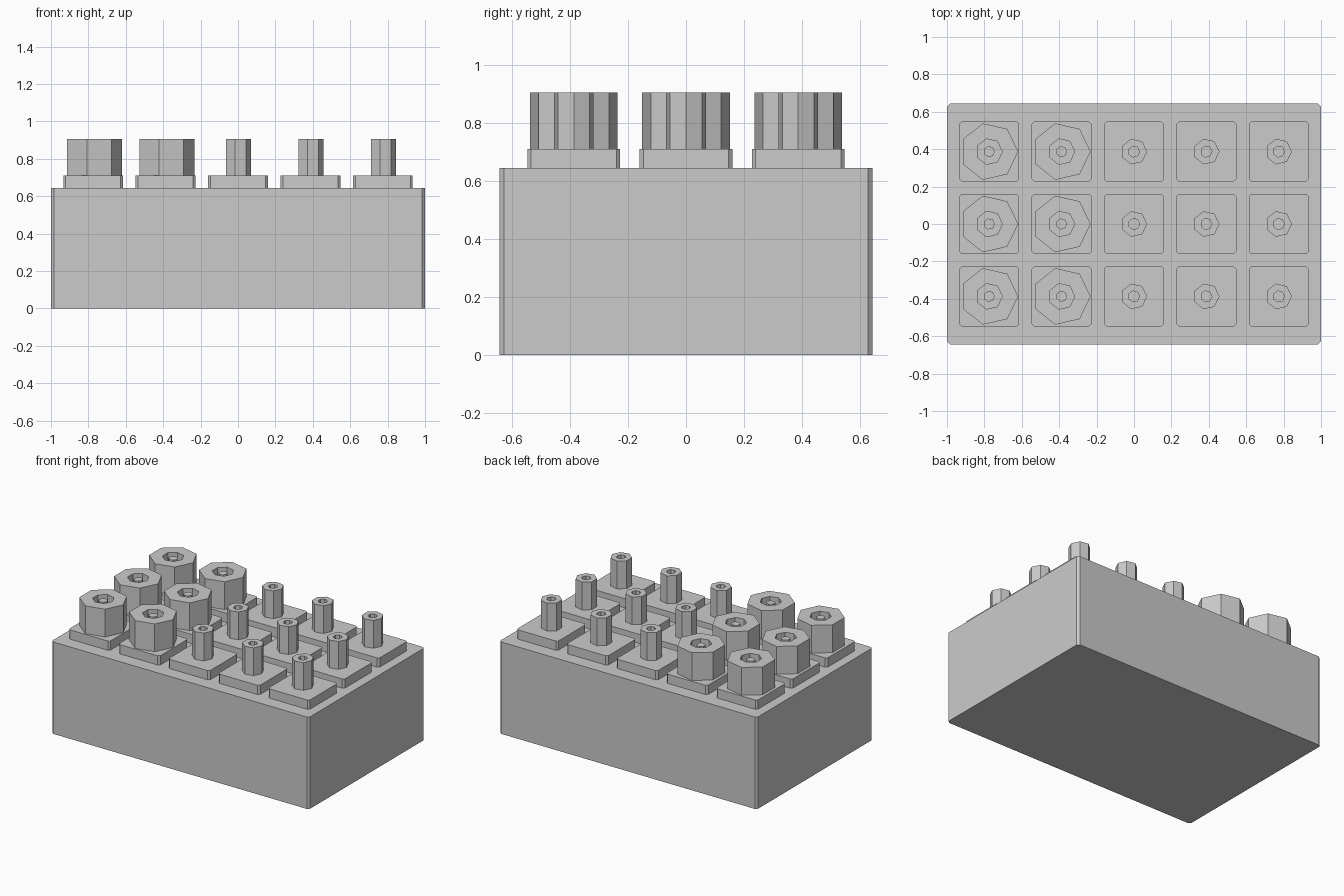
import bpy, bmesh, math

if "Cube" in bpy.data.objects:
    bpy.data.objects.remove(bpy.data.objects["Cube"])

grey = bpy.data.materials.new("light_grey")
grey.diffuse_color = (0.6, 0.6, 0.6, 1)
grey.use_nodes = True
grey.node_tree.nodes["Principled BSDF"].inputs["Base Color"].default_value = grey.diffuse_color


def finish(bm, name):
    bmesh.ops.recalc_face_normals(bm, faces=bm.faces[:])
    me = bpy.data.meshes.new(name)
    bm.to_mesh(me)
    bm.free()
    me.materials.append(grey)
    ob = bpy.data.objects.new(name, me)
    bpy.context.collection.objects.link(ob)


def block(name, x, y, hx, hy, z0, z1, c):
    """Box with chamfered vertical corners."""
    outline = [(hx, -hy + c), (hx, hy - c), (hx - c, hy), (-hx + c, hy),
               (-hx, hy - c), (-hx, -hy + c), (-hx + c, -hy), (hx - c, -hy)]
    bm = bmesh.new()
    rings = [[bm.verts.new((x + a, y + b, z)) for a, b in outline] for z in (z0, z1)]
    n = len(outline)
    for i in range(n):
        j = (i + 1) % n
        bm.faces.new((rings[0][i], rings[0][j], rings[1][j], rings[1][i]))
    bm.faces.new(rings[0])
    bm.faces.new(rings[1])
    finish(bm, name)


def lathe7(name, x, y, profile):
    """Seven-sided turned part from (radius, z) points, closed at both ends."""
    bm = bmesh.new()
    rings = [[bm.verts.new((x + r * math.cos(math.tau * i / 7),
                            y + r * math.sin(math.tau * i / 7), z))
              for i in range(7)] for r, z in profile]
    for a, b in zip(rings, rings[1:]):
        for i in range(7):
            j = (i + 1) % 7
            bm.faces.new((a[i], a[j], b[j], b[i]))
    bm.faces.new(rings[0])
    bm.faces.new(rings[-1])
    finish(bm, name)


BASE_TOP, PAD_TOP, TOP = 0.645, 0.71, 0.905
PITCH = 0.387

# Main body
block("body", 0, 0, 1.0, 0.643, 0, BASE_TOP, 0.015)

# Grid of pads with wide sockets in the two left columns, thin tubes elsewhere
wide = [(0.155, PAD_TOP), (0.155, TOP), (0.07, TOP), (0.07, TOP - 0.1),
        (0.03, TOP - 0.1), (0.03, TOP - 0.01)]
thin = [(0.07, PAD_TOP), (0.07, TOP), (0.03, TOP), (0.03, TOP - 0.1)]
for col in range(5):
    for row in range(3):
        x, y = (col - 2) * PITCH, (row - 1) * PITCH
        tag = f"{col}_{row}"
        block("pad_" + tag, x, y, 0.16, 0.16, BASE_TOP, PAD_TOP, 0.013)
        if col < 2:
            lathe7("wide_socket_" + tag, x, y, wide)
        else:
            lathe7("thin_tube_" + tag, x, y, thin)
